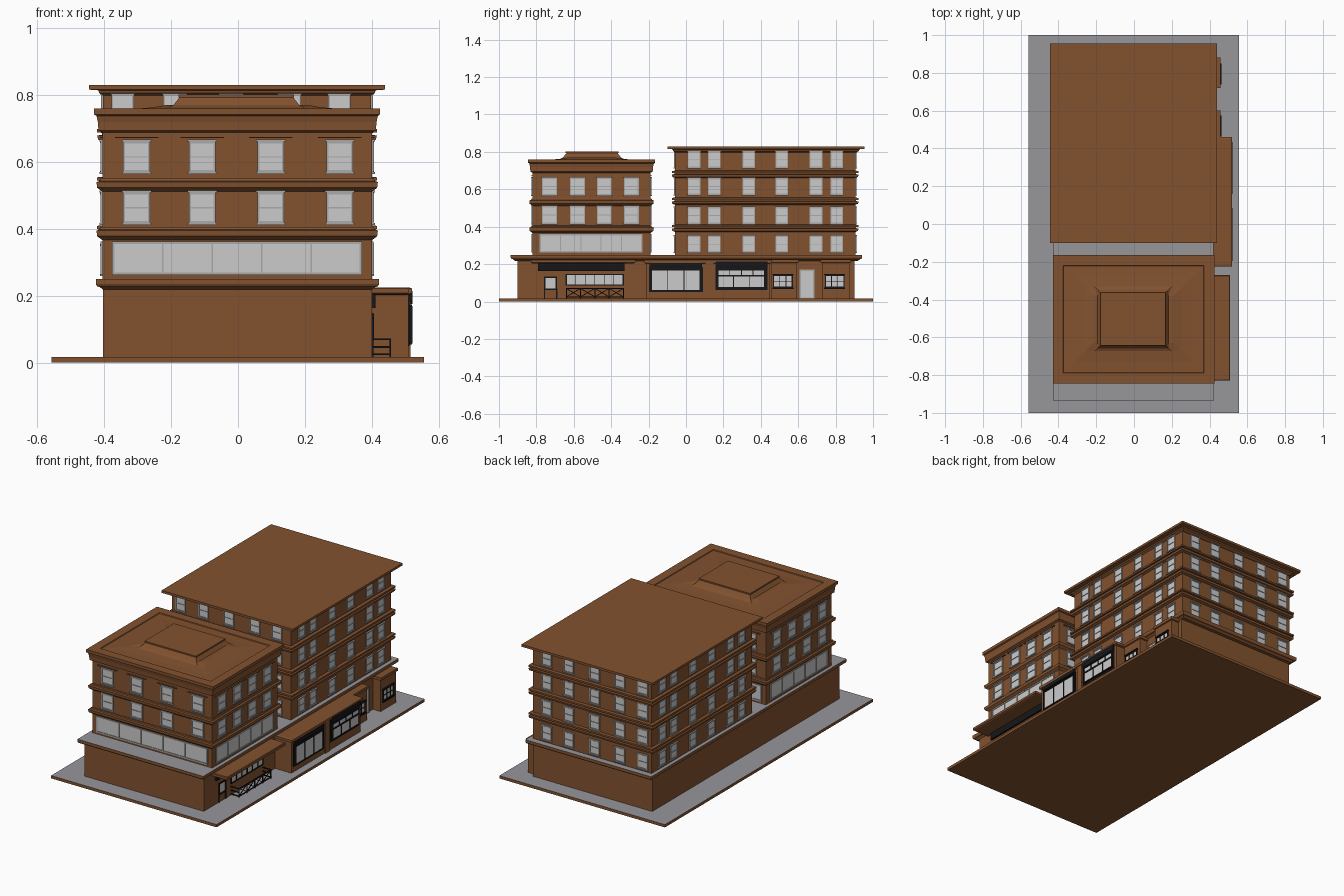
import bpy, bmesh, math
from mathutils import Vector, Matrix

if "Cube" in bpy.data.objects:
    bpy.data.objects.remove(bpy.data.objects["Cube"])


def material(name, rgb):
    m = bpy.data.materials.new(name)
    m.diffuse_color = (*rgb, 1)
    m.use_nodes = True
    m.node_tree.nodes["Principled BSDF"].inputs["Base Color"].default_value = m.diffuse_color
    return m


BROWN = material("brown", (0.225, 0.084, 0.029))
GREY = material("grey", (0.31, 0.31, 0.33))
GLASS = material("glass", (0.62, 0.63, 0.63))
FRAME = material("frame", (0.40, 0.40, 0.40))
DARK = material("dark", (0.008, 0.008, 0.01))


def finish(name, bm, mats):
    bmesh.ops.recalc_face_normals(bm, faces=bm.faces)
    me = bpy.data.meshes.new(name)
    bm.to_mesh(me)
    bm.free()
    for m in mats:
        me.materials.append(m)
    ob = bpy.data.objects.new(name, me)
    bpy.context.collection.objects.link(ob)
    return ob


def add_box(bm, lo, hi, mat=0):
    lo, hi = Vector(lo), Vector(hi)
    mtx = Matrix.Translation((lo + hi) / 2) @ Matrix.Diagonal((*(hi - lo), 1))
    verts = bmesh.ops.create_cube(bm, size=1, matrix=mtx)["verts"]
    for f in {f for v in verts for f in v.link_faces}:
        f.material_index = mat


def box(name, lo, hi, mat=BROWN):
    bm = bmesh.new()
    add_box(bm, lo, hi)
    return finish(name, bm, [mat])


def loft(name, rect, profile, top=None):
    """Stack of rectangles: rect = x0, x1, y0, y1; profile = (outset, z)."""
    x0, x1, y0, y1 = rect
    bm = bmesh.new()
    rings = [[bm.verts.new(p) for p in ((x0 - o, y0 - o, z), (x1 + o, y0 - o, z),
                                        (x1 + o, y1 + o, z), (x0 - o, y1 + o, z))]
             for o, z in profile]
    for a, b in zip(rings, rings[1:]):
        for i in range(4):
            j = (i + 1) % 4
            bm.faces.new((a[i], a[j], b[j], b[i]))
    bm.faces.new(rings[0])
    cap = bm.faces.new(rings[-1])
    cap.material_index = 1
    return finish(name, bm, [BROWN, top or BROWN])


def glazing(name, w, h, nx, ny, t, frame, sill=0):
    """Glazed panel facing -y, centred on its origin, with bars and sill."""
    bm = bmesh.new()
    add_box(bm, (-w / 2, -.002, -h / 2), (w / 2, .004, h / 2), 1)
    for i in range(nx + 1):
        x = -w / 2 + w * i / nx
        b = t if i in (0, nx) else t * .7
        add_box(bm, (x - b / 2, -.006, -h / 2), (x + b / 2, .003, h / 2))
    for i in range(ny + 1):
        z = -h / 2 + h * i / ny
        b = t if i in (0, ny) else t * .6
        add_box(bm, (-w / 2 - t / 2, -.0055, z - b / 2), (w / 2 + t / 2, .003, z + b / 2))
    if sill:
        for z in (-h / 2 - t, h / 2 + t):
            add_box(bm, (-w / 2 - sill, -.009, z - .003), (w / 2 + sill, .003, z + .003))
    return finish(name, bm, [frame, GLASS])


def place(ob, side, rect, u, z, used=False):
    """Put a panel (or a linked copy of it) on one wall of a rectangle."""
    if used:
        ob = bpy.data.objects.new(ob.name, ob.data)
        bpy.context.collection.objects.link(ob)
    x0, x1, y0, y1 = rect
    loc, ang = {"front": ((u, y0), 0), "right": ((x1, u), 90),
                "back": ((u, y1), 180), "left": ((x0, u), -90)}[side]
    ob.location = (*loc, z)
    ob.rotation_euler.z = math.radians(ang)


def rows(ob, rect, xs, ys, zs):
    used = False
    for z in zs:
        for side in ("front", "right", "back", "left"):
            for u in (xs if side in ("front", "back") else ys):
                place(ob, side, rect, u, z, used)
                used = True


# pavement slab and shared podium with its ledge
loft("pavement", (-.558, .556, -1, 1), [(0, 0), (0, .017)], GREY)
POD = (-.403, .40, -.90, .90)
loft("podium", POD, [(0, .017), (0, .23)])
loft("podium_ledge", (-.403, .40, -.915, .92), [(0, .218), (.010, .226), (.018, .228), (.022, .235),
                                                (.022, .25)], GREY)

# front building
FB = (-.405, .40, -.82, -.19)
loft("front_walls", FB, [(0, .249), (0, .75)])
for i, z in enumerate((.378, .523)):
    loft(f"front_string_course_{i}", FB, [(0, z - .012), (.008, z - .006), (.016, z), (.018, z + .017),
                                          (.008, z + .020), (.006, z + .027), (0, z + .028)])
loft("front_cornice", FB, [(0, .688), (.012, .694), (.014, .72), (.018, .738), (.025, .742), (.025, .760),
                           (-.03, .760), (-.033, .756), (-.09, .758), (-.15, .763), (-.19, .770)])
loft("roof_hatch", (-.175, .165, -.64, -.365), [(.035, .762), (.018, .770), (0, .793), (.003, .793),
                                                (.003, .801)])
FXS, FYS = (-.303, -.107, .098, .304), (-.73, -.58, -.437, -.292)
rows(glazing("front_window", .074, .085, 1, 2, .006, FRAME, .007), FB, FXS, FYS, (.463, .615))
rows(box("window_lintel", (-.065, -.008, -.002), (.065, .003, .002)), FB, FXS, FYS, (.673,))
for side, c, w in (("front", -.003, .74), ("back", -.003, .74), ("right", -.508, .545), ("left", -.508, .545)):
    place(glazing(f"{side}_panel_windows", w, .092, 5, 1, .008, FRAME), side, FB, c, .312)

# rear building
RB = (-.403, .397, -.058, .905)
loft("rear_walls", RB, [(0, .249), (0, .82)])
for i, z in enumerate((.378, .523, .667)):
    loft(f"rear_ledge_lower_{i}", RB, [(0, z - .006), (.015, z), (.018, z + .012), (.004, z + .014)])
    loft(f"rear_ledge_upper_{i}", RB, [(.004, z + .012), (.004, z + .020), (.018, z + .021),
                                       (.018, z + .031), (0, z + .033)])
loft("rear_roof", (-.403, .397, -.058, .913), [(0, .798), (.012, .806), (.014, .814), (.042, .816),
                                               (.042, .830)])
rows(glazing("rear_window", .062, .08, 1, 2, .005, FRAME, .006), RB,
     (-.345, -.19, -.02, .155, .303), (.043, .152, .335, .512, .695, .806), (.307, .46, .615, .759))

# double shop projecting on the right side
SHOP = (.395, .51, -.215, .45)
loft("shop_block", SHOP, [(0, .017), (0, .206)])
loft("shop_roof", SHOP, [(0, .203), (.010, .207), (.010, .222), (0, .225)])
box("shop_pier", (.505, .105, .017), (.516, .148, .205))
box("shopfront_left_surround", (.505, -.198, .05), (.513, .092, .185), DARK)
box("shopfront_right_surround", (.505, .158, .062), (.513, .436, .206), DARK)
FACE = (0, .515, 0, 0)
place(glazing("shopfront_left", .262, .112, 3, 1, .007, DARK), "right", FACE, -.054, .114)
place(glazing("shopfront_right_transom", .25, .03, 4, 1, .006, DARK), "right", FACE, .296, .155)
place(glazing("shopfront_right", .25, .062, 3, 1, .006, DARK), "right", FACE, .296, .106)
box("shop_sign_left", (.508, -.195, .182), (.521, .085, .206), DARK)
box("shop_sign_right", (.512, .160, .176), (.521, .435, .214), DARK)

# two shallow bays with a door between
for name, y0, y1, c in (("bay_inner", .45, .60, .518), ("bay_outer", .72, .88, .795)):
    loft(name, (.395, .452, y0 + .006, y1 - .006), [(0, .017), (0, .205), (.007, .208), (.007, .225)])
    place(glazing(name + "_window", .10, .062, 3, 2, .006, DARK, .006), "right", (0, .453, 0, 0), c, .108)
place(glazing("side_door", .072, .15, 1, 1, .007, FRAME), "right", POD, .647, .093)

# front shop: canopy, sign band, half-glazed door, windows
loft("canopy", (.395, .505, -.825, -.275), [(-.004, .204), (.004, .208), (.004, .222), (0, .225)])
box("canopy_sign", (.398, -.79, .163), (.411, -.33, .205), DARK)
place(glazing("corner_door_window", .062, .064, 1, 1, .008, DARK), "right", POD, -.724, .098)
for i, y in enumerate((-.757, -.691)):
    box(f"corner_door_post_{i}", (.398, y - .003, .017), (.405, y + .003, .07), DARK)
place(glazing("terrace_windows", .305, .056, 6, 1, .006, DARK), "right", POD, -.488, .117)

# terrace fence with crossed braces
bm = bmesh.new()


def bar(a, b, t=.005):
    a, b = Vector(a), Vector(b)
    d = b - a
    mtx = (Matrix.Translation((a + b) / 2) @ d.to_track_quat("Z", "Y").to_matrix().to_4x4()
           @ Matrix.Diagonal((t, t, d.length, 1)))
    bmesh.ops.create_cube(bm, size=1, matrix=mtx)


X, YA, YB, N = .455, -.64, -.335, 4
for z in (.025, .047, .070):
    for y in (YA, YB):
        bar((.40, y, z), (X, y, z))
    if z != .047:
        bar((X, YA, z), (X, YB, z))
for i in range(N + 1):
    y, y2 = (YA + (YB - YA) * k / N for k in (i, i + 1))
    bar((X, y, .017), (X, y, .073))
    if i < N:
        bar((X, y, .025), (X, y2, .070), .004)
        bar((X, y, .070), (X, y2, .025), .004)
finish("terrace_fence", bm, [DARK])
